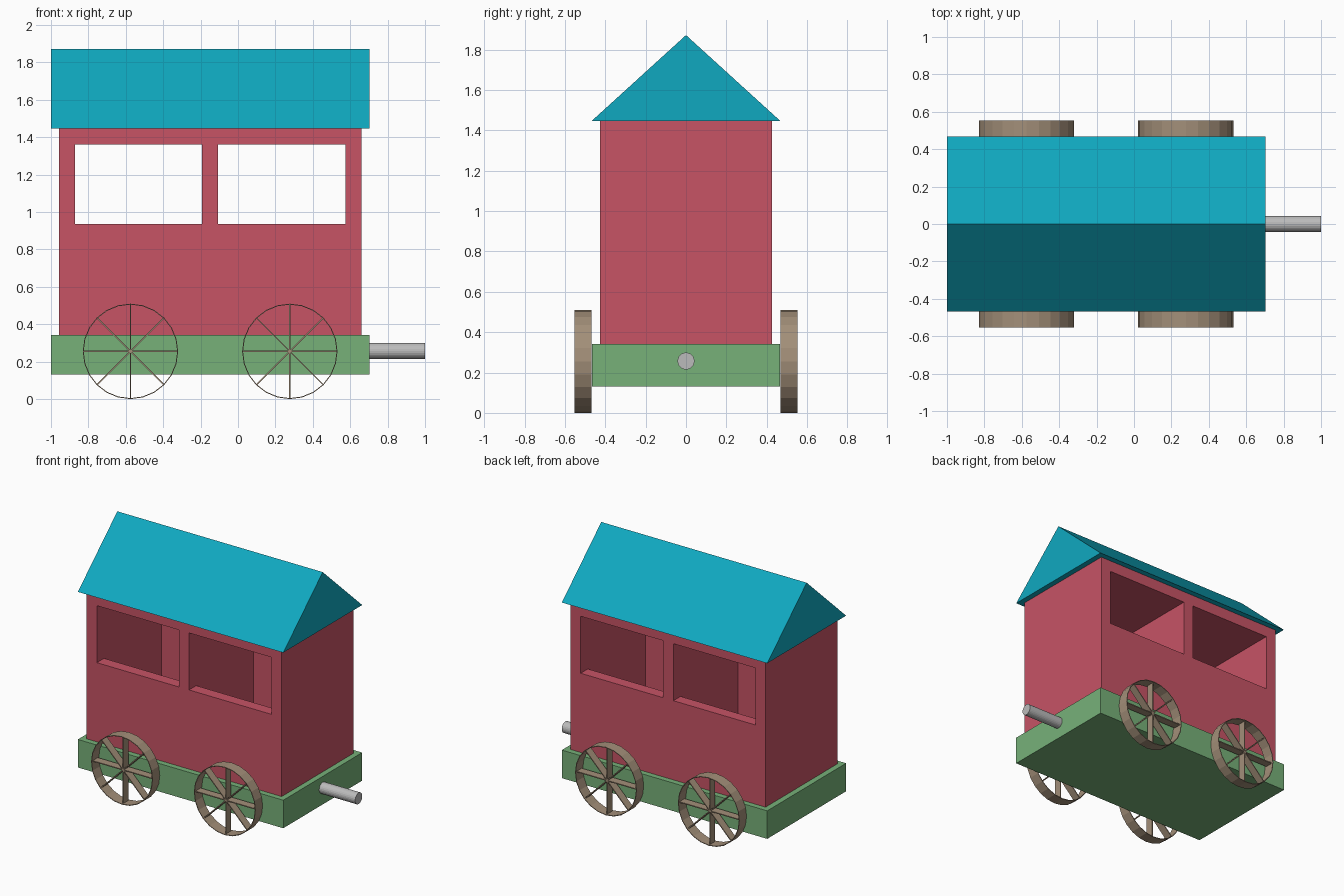
import bpy, bmesh
from math import pi, cos, sin
from mathutils import Matrix

if "Cube" in bpy.data.objects:
    bpy.data.objects.remove(bpy.data.objects["Cube"])


def material(name, rgb):
    mat = bpy.data.materials.new(name)
    mat.diffuse_color = (*rgb, 1)
    mat.use_nodes = True
    mat.node_tree.nodes["Principled BSDF"].inputs["Base Color"].default_value = mat.diffuse_color
    return mat


def finish(name, bm, mat=None):
    bmesh.ops.recalc_face_normals(bm, faces=bm.faces[:])
    mesh = bpy.data.meshes.new(name)
    bm.to_mesh(mesh)
    bm.free()
    obj = bpy.data.objects.new(name, mesh)
    bpy.context.collection.objects.link(obj)
    if mat:
        mesh.materials.append(mat)
    return obj


def prism(name, profile, x0, x1, mat=None):
    """Extrude a (y, z) profile along x."""
    bm = bmesh.new()
    a = [bm.verts.new((x0, y, z)) for y, z in profile]
    b = [bm.verts.new((x1, y, z)) for y, z in profile]
    bm.faces.new(a)
    bm.faces.new(b)
    n = len(a)
    for i in range(n):
        j = (i + 1) % n
        bm.faces.new((a[i], a[j], b[j], b[i]))
    return finish(name, bm, mat)


def rect(y, z0, z1):
    return [(-y, z0), (y, z0), (y, z1), (-y, z1)]


def wheel(name, x, y, mat, r=0.255, width=0.085, sides=24):
    bm = bmesh.new()
    # Thin rim
    rings = []
    for i in range(sides):
        a = 2 * pi * i / sides
        rings.append([bm.verts.new((q * cos(a), w, q * sin(a))) for q, w in
                      ((r, -width / 2), (r, width / 2),
                       (r - 0.005, width / 2), (r - 0.005, -width / 2))])
    for i in range(sides):
        p, q = rings[i], rings[(i + 1) % sides]
        for k in range(4):
            m = (k + 1) % 4
            bm.faces.new((p[k], p[m], q[m], q[k]))
    # Four crossing bars make eight spokes
    for i in range(4):
        bmesh.ops.create_cube(bm, size=1, matrix=Matrix.Rotation(i * pi / 4, 4, 'Y')
                              @ Matrix.Diagonal((2 * r - 0.008, 0.06, 0.007, 1)))
    obj = finish(name, bm, mat)
    obj.location = (x, y, r)


red = material("red_paint", (0.57, 0.087, 0.131))
teal = material("teal_paint", (0.005, 0.397, 0.527))
green = material("green_paint", (0.184, 0.44, 0.191))
wood = material("wheel_wood", (0.366, 0.275, 0.191))
steel = material("steel", (0.5, 0.5, 0.5))

# Chassis and gabled roof
prism("chassis", rect(0.467, 0.132, 0.342), -1.0, 0.702, green)
prism("roof", [(-0.467, 1.447), (0.467, 1.447), (0, 1.872)], -1.0, 0.702, teal)

# Hollow body: each cutter is a compartment plus its two window openings
body = prism("body", rect(0.425, 0.342, 1.447), -0.957, 0.66, red)
room = [(-0.34, 0.427), (0.34, 0.427), (0.34, 0.935), (0.6, 0.935),
        (0.6, 1.362), (-0.6, 1.362), (-0.6, 0.935), (-0.34, 0.935)]
for name, x0, x1 in (("rear", -0.872, -0.193), ("fore", -0.108, 0.575)):
    cutter = prism(name + "_room_cutter", room, x0, x1)
    cutter.hide_render = True
    cutter.hide_set(True)
    mod = body.modifiers.new(name + "_room", 'BOOLEAN')
    mod.operation = 'DIFFERENCE'
    mod.solver = 'EXACT'
    mod.object = cutter

# Wheels
for end, x in (("rear", -0.575), ("fore", 0.277)):
    for side, s in (("front", -1), ("back", 1)):
        wheel(f"{end}_{side}_wheel", x, s * 0.511, wood)

# Coupling bar
prism("coupling_bar", [(0.042 * cos(2 * pi * i / 24), 0.257 + 0.042 * sin(2 * pi * i / 24))
                       for i in range(24)], 0.702, 1.0, steel)
